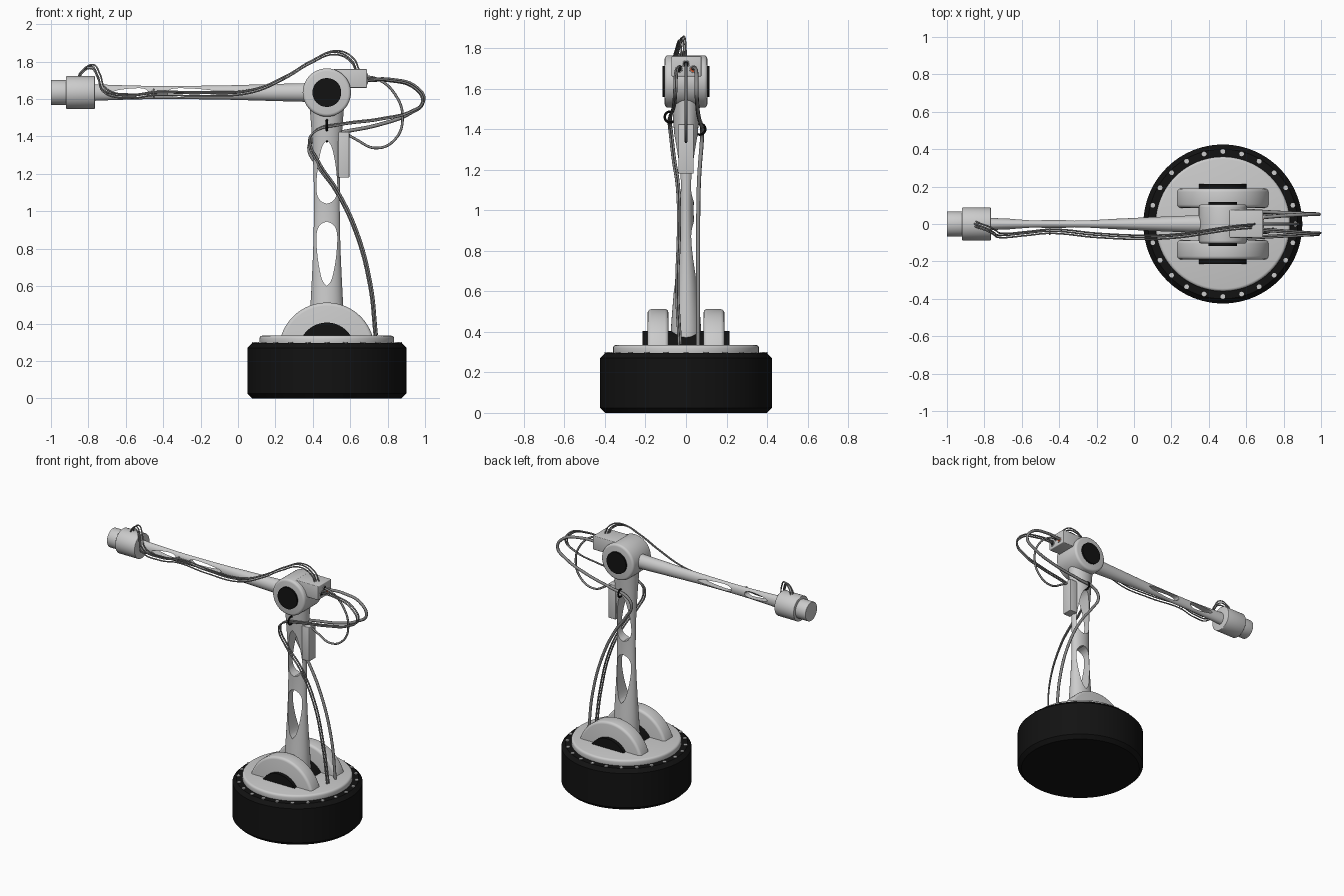
import bpy, bmesh, math
from mathutils import Matrix, Vector

if "Cube" in bpy.data.objects:
    bpy.data.objects.remove(bpy.data.objects["Cube"])

CX, EZ = 0.475, 1.635          # column x, elbow height
ROT = {'Z': (0, 0, 0), 'Y': (math.pi / 2, 0, 0), 'X': (0, math.pi / 2, 0)}


def material(name, rgb):
    m = bpy.data.materials.new(name)
    m.diffuse_color = (*rgb, 1)
    m.use_nodes = True
    m.node_tree.nodes["Principled BSDF"].inputs["Base Color"].default_value = m.diffuse_color
    return m


BLACK = material("black", (0.006, 0.006, 0.006))
RED = material("red", (0.6, 0.08, 0.02))
CABLE = material("cable_grey", (0.25, 0.25, 0.25))


def finish(ob, mat=None, bevel=0, segs=3):
    bpy.ops.object.select_all(action='DESELECT')
    ob.select_set(True)
    bpy.context.view_layer.objects.active = ob
    if bevel:
        b = ob.modifiers.new("bevel", 'BEVEL')
        b.width, b.segments, b.limit_method = bevel, segs, 'ANGLE'
        bpy.ops.object.modifier_apply(modifier=b.name)
    bpy.ops.object.shade_smooth_by_angle(angle=math.radians(35))
    if mat:
        ob.data.materials.append(mat)
    return ob


def cyl(name, r, depth, loc, axis='Z', mat=None, bevel=0, segs=3, sides=64):
    bpy.ops.mesh.primitive_cylinder_add(vertices=sides, radius=r, depth=depth, location=loc, rotation=ROT[axis])
    ob = bpy.context.object
    ob.name = name
    return finish(ob, mat, bevel, segs)


def box(name, lo, hi, bevel=0, mat=None):
    lo, hi = Vector(lo), Vector(hi)
    bpy.ops.mesh.primitive_cube_add(size=1, location=(lo + hi) / 2)
    ob = bpy.context.object
    ob.name = name
    ob.scale = hi - lo
    bpy.ops.object.transform_apply(location=False, rotation=False, scale=True)
    return finish(ob, mat, bevel)


def ring(name, loc, R, r, rot, mat=BLACK):
    bpy.ops.mesh.primitive_torus_add(major_radius=R, minor_radius=r, location=loc, rotation=rot,
                                     major_segments=32, minor_segments=8)
    ob = bpy.context.object
    ob.name = name
    return finish(ob, mat)


def mesh_object(name, bm, matrix):
    bmesh.ops.recalc_face_normals(bm, faces=bm.faces)
    bm.transform(matrix)
    me = bpy.data.meshes.new(name)
    bm.to_mesh(me)
    bm.free()
    ob = bpy.data.objects.new(name, me)
    bpy.context.collection.objects.link(ob)
    return ob


def catmull(pts, steps):
    pts = [Vector(p) for p in pts]
    ext = [2 * pts[0] - pts[1]] + pts + [2 * pts[-1] - pts[-2]]
    out = []
    for a, b, c, d in zip(ext, ext[1:], ext[2:], ext[3:]):
        for i in range(steps):
            t = i / steps
            out.append(0.5 * (2 * b + (c - a) * t + (2 * a - 5 * b + 4 * c - d) * t * t
                              + (3 * b - a - 3 * c + d) * t ** 3))
    return out + [pts[-1]]


def limb(name, sections, holes, matrix):
    """Elliptical limb along local z; sections are (z, rx, ry), holes are (tip z, wide z, half width)."""
    bm, n, loops = bmesh.new(), 48, []
    for z, rx, ry in catmull(sections, 5):
        loops.append([bm.verts.new((rx * math.cos(k * math.tau / n), ry * math.sin(k * math.tau / n), z))
                      for k in range(n)])
    for a, b in zip(loops, loops[1:]):
        for k in range(n):
            bm.faces.new((a[k], a[(k + 1) % n], b[(k + 1) % n], b[k]))
    bm.faces.new(loops[0])
    bm.faces.new(loops[-1])
    ob = mesh_object(name, bm, matrix)
    half = [(0, 0), (0.07, 0.36), (0.2, 0.62), (0.45, 0.88), (0.72, 1), (0.87, 0.9), (0.96, 0.55), (1, 0)]
    for tip, wide, w in holes:
        side = [(f * w, tip + s * (wide - tip)) for s, f in catmull(half, 4)]
        outline = side + [(-x, z) for x, z in side[-2:0:-1]]
        bm = bmesh.new()
        face = bm.faces.new([bm.verts.new((x, -0.2, z)) for x, z in outline])
        new = bmesh.ops.extrude_face_region(bm, geom=[face])['geom']
        bmesh.ops.translate(bm, vec=(0, 0.4, 0), verts=[v for v in new if isinstance(v, bmesh.types.BMVert)])
        cutter = mesh_object("hole_cutter", bm, matrix)
        cutter.hide_render = True
        m = ob.modifiers.new("hole", 'BOOLEAN')
        m.operation, m.object, m.solver = 'DIFFERENCE', cutter, 'EXACT'
        bpy.context.view_layer.objects.active = ob
        bpy.ops.object.modifier_apply(modifier=m.name)
        bpy.data.objects.remove(cutter)
    return finish(ob)


def cable(name, pts, r, offset=(0, 0, 0), mat=CABLE):
    cu = bpy.data.curves.new(name, 'CURVE')
    cu.dimensions, cu.bevel_depth, cu.bevel_resolution = '3D', r, 2
    cu.resolution_u, cu.use_fill_caps = 8, True
    sp = cu.splines.new('BEZIER')
    sp.bezier_points.add(len(pts) - 1)
    for bp, p in zip(sp.bezier_points, pts):
        bp.co = Vector(p) + Vector(offset)
        bp.handle_left_type = bp.handle_right_type = 'AUTO'
    cu.materials.append(mat)
    bpy.context.collection.objects.link(bpy.data.objects.new(name, cu))


# base drum, turntable and bolt ring
cyl("base_drum", 0.425, 0.295, (CX, 0, 0.1475), mat=BLACK, bevel=0.025, segs=1, sides=96)
cyl("turntable", 0.36, 0.055, (CX, 0, 0.3075), bevel=0.015, sides=96)
for k in range(24):
    a = k * math.tau / 24
    cyl("base_bolt", 0.013, 0.014, (CX + 0.388 * math.cos(a), 0.388 * math.sin(a), 0.293), sides=12)

# shoulder brackets and axle
for s in (-1, 1):
    cyl("shoulder_bracket", 0.256, 0.103, (CX, s * 0.138, 0.256), 'Y', bevel=0.018, sides=96)
cyl("shoulder_axle", 0.15, 0.43, (CX, 0, 0.255), 'Y', BLACK)

# lower arm and upper arm
limb("lower_arm", [(0.2, 0.094, 0.078), (0.4, 0.092, 0.075), (0.6, 0.082, 0.06), (0.8, 0.073, 0.045),
                   (1.0, 0.069, 0.038), (1.2, 0.071, 0.045), (1.4, 0.08, 0.06), (1.56, 0.092, 0.072)],
     [(0.60, 0.945, 0.056), (1.38, 1.04, 0.056)], Matrix.Translation((CX, 0, 0)))
limb("upper_arm", [(0.05, 0.05, 0.048), (0.15, 0.049, 0.046), (0.4, 0.042, 0.036), (0.6, 0.037, 0.027),
                   (0.9, 0.035, 0.022), (1.1, 0.039, 0.027), (1.26, 0.045, 0.033)],
     [(0.585, 0.855, 0.023), (1.145, 0.955, 0.023)],
     Matrix.Translation((CX, 0, EZ)) @ Matrix.Rotation(-math.pi / 2, 4, 'Y'))

# elbow joint, control box and sockets
cyl("elbow_housing", 0.129, 0.21, (CX, 0, EZ), 'Y', bevel=0.016)
cyl("elbow_cap", 0.077, 0.234, (CX, 0, EZ), 'Y', BLACK)
box("control_box", (0.51, -0.072, 1.66), (0.69, 0.076, 1.76), 0.005)
for y, z, m in ((-0.035, 1.695, BLACK), (0, 1.722, BLACK), (0.035, 1.695, RED)):
    ring("socket_rim", (0.69, y, z), 0.015, 0.003, ROT['X'], None)
    cyl("socket", 0.013, 0.008, (0.69, y, z), 'X', m, sides=20)

# wrist
cyl("wrist_housing", 0.0875, 0.155, (-0.8425, 0, EZ), 'X', bevel=0.004)
cyl("wrist_tip", 0.067, 0.10, (-0.95, 0, EZ), 'X', bevel=0.003)

# rear plate and cable clips
box("rear_plate", (0.535, -0.038, 1.18), (0.595, 0.038, 1.425), 0.004)
ring("clip_front", (CX, -0.078, 1.46), 0.027, 0.006, ROT['X'])
ring("clip_back", (CX, 0.068, 1.40), 0.027, 0.006, ROT['X'])
ring("clip_arm", (-0.45, -0.036, 1.632), 0.02, 0.004, ROT['X'], None)

# thin cables from the control box along the upper arm to the wrist
arm_run = [(-0.86, 0.005, 1.70), (-0.84, -0.005, 1.745), (-0.785, -0.025, 1.775), (-0.75, -0.045, 1.725),
           (-0.72, -0.06, 1.65), (-0.58, -0.05, 1.618), (-0.45, -0.038, 1.632), (-0.2, -0.06, 1.63),
           (0.07, -0.07, 1.645), (0.25, -0.06, 1.72), (0.385, -0.04, 1.80), (0.52, -0.02, 1.85),
           (0.605, -0.012, 1.81), (0.635, -0.01, 1.75)]
for off in ((0, 0, 0), (0, -0.012, -0.012), (0.012, 0.01, 0.008)):
    cable("arm_cable", arm_run, 0.0045, off)

# cables looping out of the box and down the column on the front side
front_run = [(0.68, -0.035, 1.70), (0.81, -0.045, 1.70), (0.945, -0.055, 1.66), (0.988, -0.058, 1.585),
             (0.92, -0.062, 1.53), (0.76, -0.07, 1.49), (0.54, -0.082, 1.46), (0.41, -0.085, 1.425),
             (0.38, -0.08, 1.38), (0.43, -0.065, 1.25), (0.52, -0.045, 1.115), (0.625, -0.04, 0.9),
             (0.705, -0.048, 0.605), (0.735, -0.035, 0.33)]
for off in ((0, 0, 0), (0.008, 0.01, 0.008)):
    cable("front_cable", front_run, 0.0055, off)

# thicker cable on the back side
cable("back_cable", [(0.68, 0.035, 1.70), (0.81, 0.045, 1.70), (0.945, 0.052, 1.66), (0.988, 0.052, 1.585),
                     (0.92, 0.055, 1.525), (0.76, 0.062, 1.465), (0.54, 0.075, 1.42), (0.41, 0.08, 1.39),
                     (0.38, 0.078, 1.34), (0.43, 0.07, 1.24), (0.52, 0.063, 1.115), (0.625, 0.06, 0.9),
                     (0.705, 0.06, 0.605), (0.735, 0.06, 0.33)], 0.010)

# short loop from the box to the rear plate
cable("plate_cable", [(0.68, 0, 1.722), (0.75, 0, 1.705), (0.84, 0, 1.625), (0.88, 0, 1.5), (0.84, 0, 1.385),
                      (0.74, 0, 1.338), (0.63, 0, 1.385), (0.572, 0, 1.42)], 0.007)
